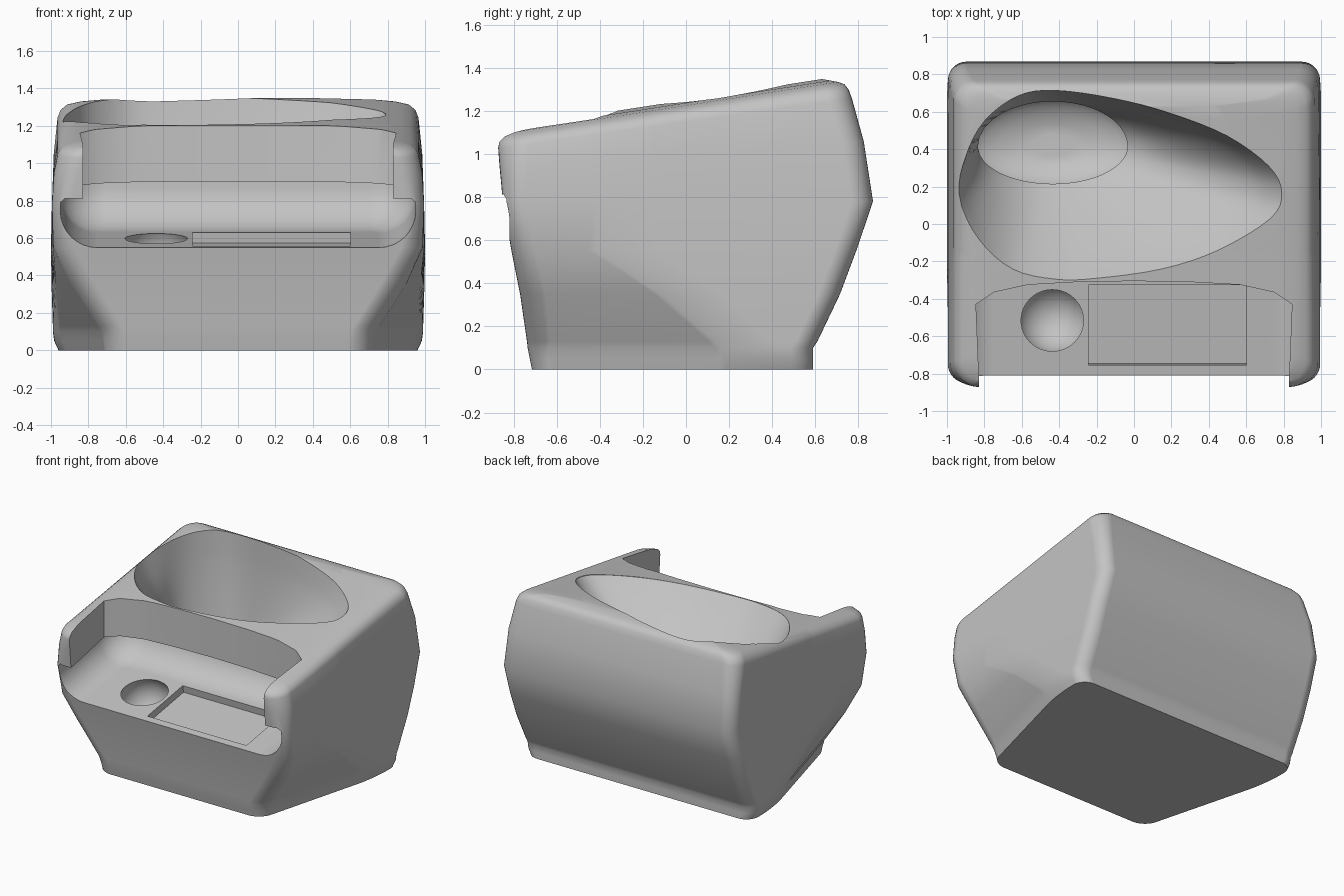
import bpy
import bmesh
from math import atan, atan2, cos, sin, pi, radians
from mathutils import Vector

cube = bpy.data.objects.get("Cube")
if cube:
    bpy.data.objects.remove(cube, do_unlink=True)

grey = bpy.data.materials.new("plain_grey")
grey.use_nodes = True
grey.diffuse_color = (0.55, 0.55, 0.55, 1)
grey.node_tree.nodes["Principled BSDF"].inputs["Base Color"].default_value = (0.55, 0.55, 0.55, 1)

TILT = 0.165  # slope of the tray floor


def floor_z(y):
    return 0.682 + TILT * y


def loft(name, rings):
    """Skin a stack of closed rings and cap both ends."""
    bm = bmesh.new()
    stack = [[bm.verts.new(p) for p in ring] for ring in rings]
    n = len(stack[0])
    for low, high in zip(stack, stack[1:]):
        for i in range(n):
            j = (i + 1) % n
            bm.faces.new((low[i], low[j], high[j], high[i]))
    bm.faces.new(stack[0][::-1])
    bm.faces.new(stack[-1])
    bmesh.ops.recalc_face_normals(bm, faces=bm.faces[:])
    mesh = bpy.data.meshes.new(name)
    bm.to_mesh(mesh)
    bm.free()
    obj = bpy.data.objects.new(name, mesh)
    bpy.context.collection.objects.link(obj)
    mesh.materials.append(grey)
    return obj


def rounded_ring(z, half, front, back, r_front, r_back, slope=0.0, nose=None, shoulder=-0.3, steps=8):
    """Rounded outline rising towards the back; its sides narrow from shoulder to nose."""
    nose = half if nose is None else nose
    side = [(nose, front, r_front), (half, shoulder, 0.15), (half, back, r_back)]
    corners = side + [(-x, y, r) for x, y, r in reversed(side)]
    ring = []
    for i, (x, y, r) in enumerate(corners):
        p = Vector((x, y))
        a = p + (Vector(corners[i - 1][:2]) - p).normalized() * r
        b = p + (Vector(corners[(i + 1) % len(corners)][:2]) - p).normalized() * r
        for k in range(steps + 1):
            t = k / steps
            wa, wp, wb = (1 - t) ** 2, 2 * t * (1 - t) * cos(pi / 4), t * t
            q = (a * wa + p * wp + b * wb) / (wa + wp + wb)
            ring.append((q.x, q.y, z + slope * q.y))
    return ring


def smooth_loop(points, steps=4):
    """Closed Catmull-Rom loop through 2D points."""
    pts = [Vector(p) for p in points]
    n = len(pts)
    out = []
    for i in range(n):
        a, b, c, d = (pts[(i + k) % n] for k in (-1, 0, 1, 2))
        for s in range(steps):
            t = s / steps
            out.append(0.5 * (2 * b + (c - a) * t + (2 * a - 5 * b + 4 * c - d) * t * t
                              + (3 * b - a - 3 * c + d) * t ** 3))
    return out


# Main housing: height, half width, front, back, front radius, back radius, slope, nose, shoulder
body = loft("housing", [rounded_ring(*r) for r in (
    (0.0, 0.96, -0.715, 0.59, 0.10, 0.10, 0, 0.69, 0.30),
    (0.05, 0.983, -0.725, 0.59, 0.10, 0.10, 0, 0.695, 0.30),
    (0.10, 0.99, -0.735, 0.59, 0.10, 0.10, 0, 0.705, 0.28),
    (0.13, 0.99, -0.738, 0.61, 0.11, 0.10, 0, 0.73, 0.25),
    (0.35, 0.997, -0.77, 0.715, 0.12, 0.10, 0, 0.88, 0.0),
    (0.55, 1.0, -0.81, 0.79, 0.11, 0.10, 0, 0.985),
    (0.78, 0.995, -0.85, 0.868, 0.10, 0.10),
    (1.0, 0.985, -0.865, 0.825, 0.13, 0.10, 0.07),
    (1.15, 0.965, -0.872, 0.77, 0.14, 0.11, 0.14),
    (1.185, 0.95, -0.868, 0.755, 0.14, 0.11, 0.15),
    (1.21, 0.92, -0.85, 0.735, 0.13, 0.11, 0.155),
    (1.225, 0.87, -0.82, 0.705, 0.12, 0.10, 0.155),
    (1.237, 0.78, -0.77, 0.67, 0.10, 0.08, 0.155),
    (1.25, 0.50, -0.65, 0.63, 0.08, 0.08, 0.155),
)])

# Tray hollow, undercutting the wall behind it and the two arms
tray_rings = []
for k in range(9):
    a = k / 8 * pi / 2
    inset, rise = 0.2 * (1 - sin(a)), 0.2 * (1 - cos(a))
    tray_rings.append((floor_z(0) + rise, 0.95 - inset, -1.5, -0.1 - inset,
                       0.05, 0.24 - inset, TILT, None, -0.8))
tray_rings.append((floor_z(0) + 0.245, 0.95, -1.5, -0.1, 0.05, 0.24, TILT, None, -0.8))
tray_rings.append((floor_z(0) + 0.27, 0.925, -1.5, -0.125, 0.05, 0.22, TILT, None, -0.8))
tray = loft("tray_cutter", [rounded_ring(*r) for r in tray_rings])

# Open notch between the arms
half_notch = [(0.83, -1.2), (0.83, -0.8), (0.845, -0.43), (0.75, -0.365), (0.57, -0.325), (0.3, -0.31)]
outline = half_notch + [(0, -0.305)] + [(-x, y) for x, y in reversed(half_notch)]
notch = loft("notch_cutter", [[(x, y, z) for x, y in outline] for z in (0.7, 1.6)])

# Teardrop bowl narrowing into a deep oval well that swells below its mouth
rim = smooth_loop([
    (0.79, 0.17), (0.72, 0.31), (0.5, 0.47), (0.2, 0.59), (-0.1, 0.67), (-0.42, 0.715),
    (-0.62, 0.685), (-0.8, 0.55), (-0.9, 0.36), (-0.94, 0.15), (-0.83, -0.08), (-0.65, -0.24),
    (-0.42, -0.295), (-0.2, -0.29), (0.15, -0.24), (0.45, -0.14), (0.73, 0.03)])
centre, rx, ry, well_z = Vector((-0.435, 0.415)), 0.4, 0.2, 0.68
oval, curve = [], []
for p in rim:
    d = p - centre
    a = atan2(d.y / ry, d.x / rx)
    depth = ry * (1.2 if d.y > 0 else 1)
    oval.append(centre + Vector((rx * cos(a), depth * sin(a))))
    curve.append(0.78 - 0.18 * sin(a))
bowl_rings = [[(p.x, p.y, 1.7) for p in rim]]
for k in range(11):
    t = k / 10
    ring = []
    for p, q, power in zip(rim, oval, curve):
        m = p.lerp(q, t)
        u = t ** power
        top = 1.25 - 0.045 * p.x ** 4 + 0.155 * p.y
        ring.append((m.x, m.y, (1 - u) * top + u * well_z))
    bowl_rings.append(ring)
for k in range(1, 9):
    a = -0.5 + k / 9 * (pi / 2 + 0.5)
    swell = cos(a) / cos(0.5)
    drop = 0.17 * (sin(a) + sin(0.5))
    bowl_rings.append([(*centre.lerp(q, swell), well_z - drop) for q in oval])
bowl = loft("bowl_cutter", bowl_rings)

# Rectangular pocket and round dimple in the tray floor
bpy.ops.mesh.primitive_cube_add(size=1, location=(0.178, -0.54, floor_z(-0.54)),
                                rotation=(atan(TILT), 0, 0))
pocket = bpy.context.object
pocket.name = "pocket_cutter"
pocket.scale = (0.845, 0.436, 0.11)
bpy.ops.mesh.primitive_uv_sphere_add(segments=48, ring_count=32, radius=0.187,
                                     location=(-0.437, -0.502, floor_z(-0.515) - 0.083),
                                     rotation=(atan(TILT), 0, 0))
dimple = bpy.context.object
dimple.name = "dimple_cutter"

# Carve the hollows, then discard the cutters
bpy.ops.object.select_all(action='DESELECT')
bpy.context.view_layer.objects.active = body
body.select_set(True)
for cutter in (tray, notch, bowl, pocket, dimple):
    cutter.hide_render = True
    mod = body.modifiers.new(cutter.name, 'BOOLEAN')
    mod.operation = 'DIFFERENCE'
    mod.solver = 'EXACT'
    mod.object = cutter
    bpy.ops.object.modifier_apply(modifier=mod.name)
    bpy.data.objects.remove(cutter, do_unlink=True)

# One colour all over, smooth with crisp cut edges
body.data.materials.clear()
body.data.materials.append(grey)
for face in body.data.polygons:
    face.material_index = 0
bpy.ops.object.shade_smooth_by_angle(angle=radians(38))
weighted = body.modifiers.new("even_shading", 'WEIGHTED_NORMAL')
weighted.keep_sharp = True
